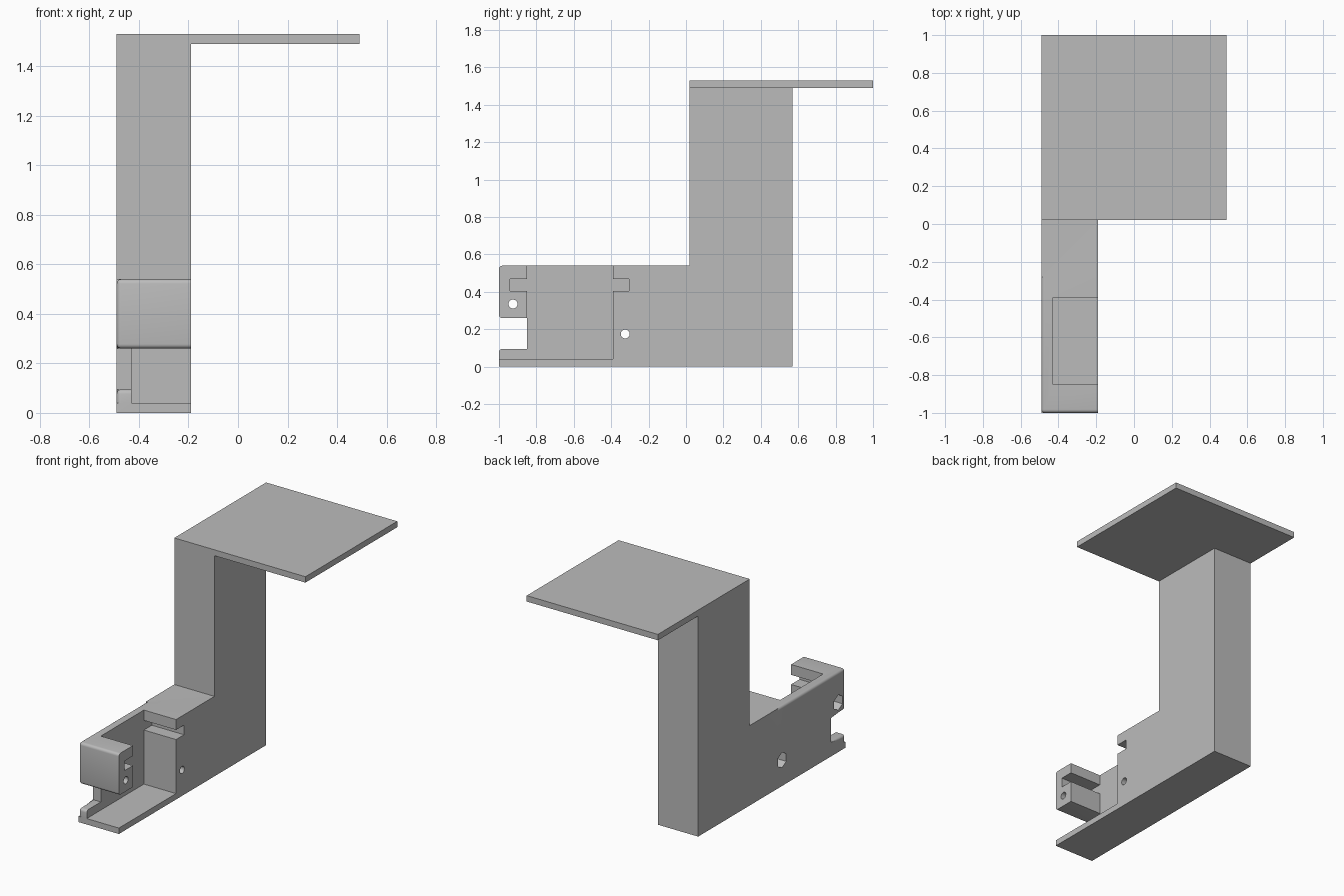
import bpy, bmesh, math
from mathutils import Matrix

if "Cube" in bpy.data.objects:
    bpy.data.objects.remove(bpy.data.objects["Cube"])

X0, X1, XC = -0.49, -0.19, -0.43   # outer left, outer right, inner face of thin wall

grey = bpy.data.materials.new("plain grey")
grey.diffuse_color = (0.5, 0.5, 0.5, 1)
grey.use_nodes = True
grey.node_tree.nodes["Principled BSDF"].inputs["Base Color"].default_value = grey.diffuse_color


def make(name, bm):
    bmesh.ops.recalc_face_normals(bm, faces=bm.faces[:])
    me = bpy.data.meshes.new(name)
    bm.to_mesh(me)
    bm.free()
    me.materials.append(grey)
    ob = bpy.data.objects.new(name, me)
    bpy.context.collection.objects.link(ob)
    return ob


def prism(name, x0, x1, pts, round_edge=None, r=0.018):
    """Extrude a (y, z) outline along x, rounding the edges chosen by a rule."""
    bm = bmesh.new()
    face = bm.faces.new([bm.verts.new((x0, y, z)) for y, z in pts])
    ext = bmesh.ops.extrude_face_region(bm, geom=[face])["geom"]
    moved = [v for v in ext if isinstance(v, bmesh.types.BMVert)]
    bmesh.ops.translate(bm, vec=(x1 - x0, 0, 0), verts=moved)
    if round_edge:
        edges = [e for e in bm.edges if round_edge(e.verts[0].co, e.verts[1].co)]
        bmesh.ops.bevel(bm, geom=edges, offset=r, segments=4, profile=0.5,
                        affect='EDGES', clamp_overlap=True)
    return make(name, bm)


def box(name, x0, x1, y0, y1, z0, z1):
    return prism(name, x0, x1, [(y0, z0), (y1, z0), (y1, z1), (y0, z1)])


def rod(name, x0, x1, y, z, r, sides):
    pts = [(y + r * math.sin(2 * math.pi * i / sides),
            z + r * math.cos(2 * math.pi * i / sides)) for i in range(sides)]
    return prism(name, x0, x1, pts)


def combine(target, other, op):
    m = target.modifiers.new(op, 'BOOLEAN')
    m.operation, m.solver, m.object = op, 'EXACT', other
    bpy.context.view_layer.objects.active = target
    bpy.ops.object.modifier_apply(modifier=m.name)
    bpy.data.objects.remove(other)


def soft(a, b):
    """Edges of the clip arm that are rounded: front edges and the left rim."""
    def near(p, q):
        return abs(p - q) < 1e-4
    mid = (a + b) / 2
    along_x = not near(a.x, b.x)
    if along_x:
        return near(mid.y, -1) and mid.z > 0.05
    if not near(mid.x, X0):
        return False
    if near(mid.y, -1):
        return True
    return (near(a.z, b.z) and mid.z > 0.05
            and (near(mid.z, 0.54) or mid.y < -0.85))


# upright column with its foot
bracket = prism("bracket", X0, X1, [(-0.28, 0), (0.57, 0), (0.57, 1.49),
                                    (0.02, 1.49), (0.02, 0.54), (-0.28, 0.54)])

# clip arm with front notch, floor strip, top plate
arm = prism("arm", X0, X1, [(-1, 0.04), (-1, 0.095), (-0.85, 0.095), (-0.85, 0.26),
                            (-1, 0.26), (-1, 0.54), (-0.28, 0.54), (-0.28, 0.04)], soft)
combine(bracket, arm, 'UNION')
combine(bracket, box("floor", X0, X1, -1, -0.28, 0, 0.04), 'UNION')
combine(bracket, box("top_plate", X0, 0.49, 0.02, 1.0, 1.49, 1.53), 'UNION')

# pocket, front opening and the two side slots
combine(bracket, box("pocket", XC, 0, -0.85, -0.39, 0.04, 0.7), 'DIFFERENCE')
combine(bracket, box("opening", XC, 0, -1.1, -0.8, 0.04, 0.2), 'DIFFERENCE')
combine(bracket, box("slots", XC, 0, -0.94, -0.305, 0.405, 0.47), 'DIFFERENCE')

# screw holes with hexagonal nut recesses on the left side
for y, z in [(-0.925, 0.335), (-0.325, 0.175)]:
    combine(bracket, rod("hole", -0.6, 0, y, z, 0.024, 24), 'DIFFERENCE')
    combine(bracket, rod("nut_recess", -0.6, X0 + 0.1, y, z, 0.052, 6), 'DIFFERENCE')

# smooth the rounded edges only
bpy.ops.object.select_all(action='DESELECT')
bracket.select_set(True)
bpy.context.view_layer.objects.active = bracket
bpy.ops.object.shade_smooth_by_angle(angle=math.radians(30))
